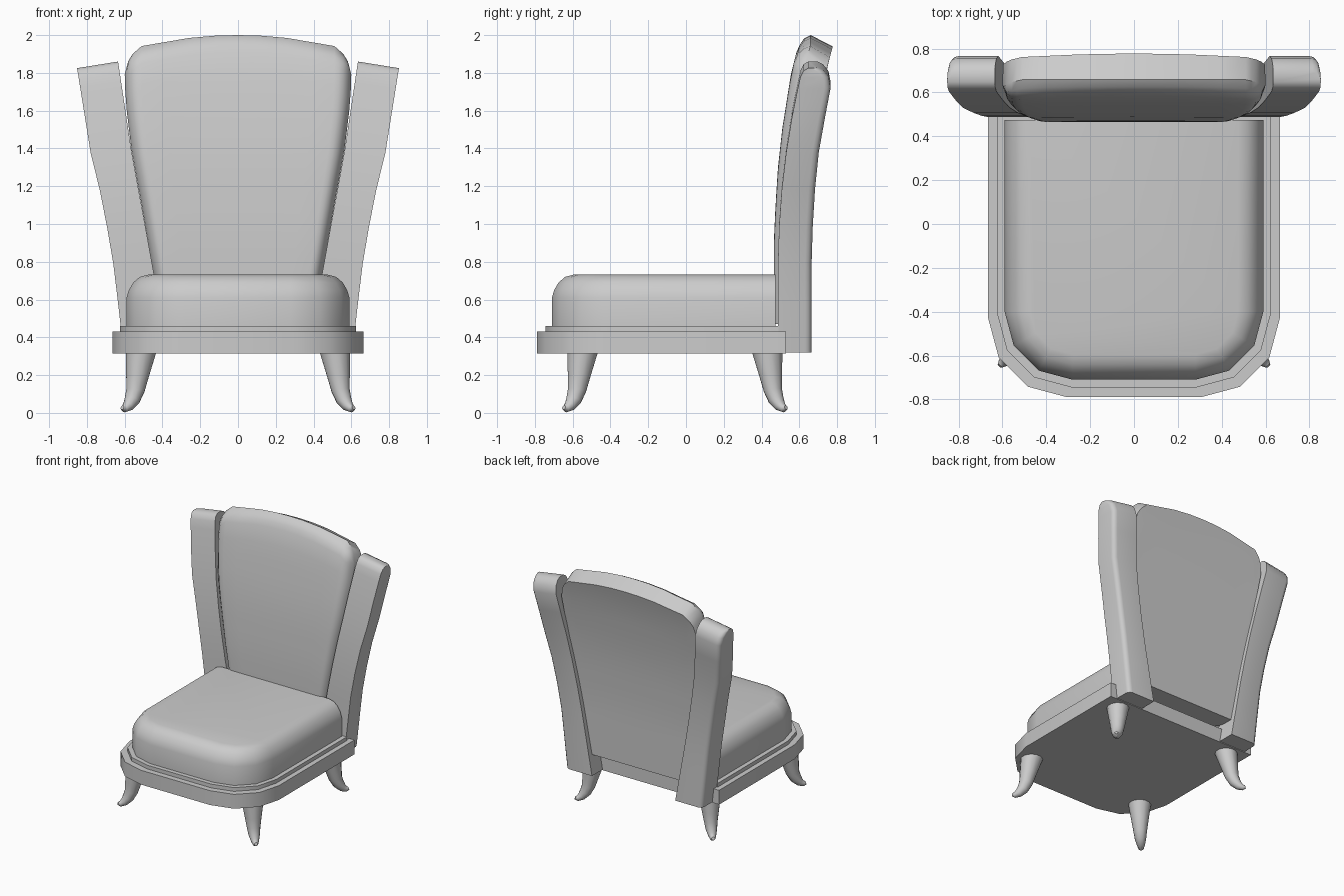
import bpy, bmesh
from math import sin, cos, pi, radians
from mathutils import Vector

cube = bpy.data.objects.get("Cube")
if cube:
    bpy.data.objects.remove(cube, do_unlink=True)

GREY = (0.6, 0.6, 0.6, 1)
fabric = bpy.data.materials.new("plain_grey")
fabric.use_nodes = True
fabric.diffuse_color = GREY
fabric.node_tree.nodes["Principled BSDF"].inputs["Base Color"].default_value = GREY


def loft(name, rings, angle=40):
    """Skin a list of equal rings, cap both ends and smooth by angle."""
    bm = bmesh.new()
    rows = [[bm.verts.new(p) for p in ring] for ring in rings]
    n = len(rows[0])
    for a, b in zip(rows, rows[1:]):
        for i in range(n):
            j = (i + 1) % n
            bm.faces.new((a[i], a[j], b[j], b[i]))
    bm.faces.new(rows[0])
    bm.faces.new(rows[-1])
    bmesh.ops.recalc_face_normals(bm, faces=bm.faces)
    mesh = bpy.data.meshes.new(name)
    bm.to_mesh(mesh)
    bm.free()
    mesh.materials.append(fabric)
    ob = bpy.data.objects.new(name, mesh)
    bpy.context.collection.objects.link(ob)
    bpy.ops.object.select_all(action="DESELECT")
    ob.select_set(True)
    bpy.context.view_layer.objects.active = ob
    bpy.ops.object.shade_smooth_by_angle(angle=radians(angle))
    return ob


def curve(points):
    """Piecewise linear lookup through (key, value) points."""
    def value(t):
        if t <= points[0][0]:
            return points[0][1]
        for (a, va), (b, vb) in zip(points, points[1:]):
            if t <= b:
                return va + (vb - va) * (t - a) / (b - a)
        return points[-1][1]
    return value


def plan(w, front, back, r, z):
    """Seat outline: square at the back, rounded corners at the front."""
    arc = [(w - r + r * cos(k * pi / 6), front + r - r * sin(k * pi / 6)) for k in range(4)]
    right = [(w, back)] + arc
    return [(x, y, z) for x, y in right] + [(-x, y, z) for x, y in reversed(right)]


# Seat frame and its thin upper step
loft("seat_frame", [plan(0.665, -0.79, 0.53, 0.36, z) for z in (0.315, 0.43)])
loft("frame_step", [plan(0.625, -0.745, 0.49, 0.34, z) for z in (0.43, 0.46)])

# Cushion with a rolled upper edge
roll = [(0, 0.46), (0, 0.61), (0.012, 0.65), (0.035, 0.69), (0.07, 0.72), (0.115, 0.732)]
loft("seat_cushion", [plan(0.59 - d, -0.71 + d, 0.475, 0.31 - d, z) for d, z in roll])

# Backrest: upright sections swept across the width
half_width = curve([(0.46, 0.395), (0.73, 0.445), (1.1, 0.51), (1.4, 0.565), (1.65, 0.595), (1.8, 0.6)])
lean = curve([(0.9, 0.465), (1.1, 0.474), (1.3, 0.487), (1.5, 0.509), (1.79, 0.555), (1.95, 0.595)])
crown = curve([(0, 2.0), (0.2, 1.997), (0.43, 1.985), (0.85, 1.942), (0.93, 1.9), (0.97, 1.86), (1, 1.79)])
side_roll = curve([(0.88, 0), (0.93, 0.012), (0.97, 0.035), (1, 0.08)])
BOTTOM, STEPS = 0.47, 12


def back_section(u):
    top = crown(abs(u))
    push = side_roll(abs(u))
    levels = [BOTTOM + (top - 0.09 - BOTTOM) * k / STEPS for k in range(STEPS + 1)]
    front = [(z, lean(z) + push) for z in levels]
    for drop, inset in ((0.05, 0.008), (0.018, 0.03), (0, 0.065)):
        front.append((top - drop, lean(top - drop) + max(push, inset)))
    rear = [(z, lean(z) + 0.16 + 0.025 * (z - BOTTOM) / 1.5) for z in levels + [top - 0.06]]
    return [(u * half_width(z), y, z) for z, y in front + rear[::-1]]


columns = [0, 0.2, 0.43, 0.65, 0.85, 0.89, 0.93, 0.97, 0.99, 1]
loft("backrest", [back_section(u) for u in [-c for c in columns[:0:-1]] + columns])

# Wings: tilted side posts, rounded on the outer rear corner and over the top
inner = curve([(0.32, 0.37), (0.73, 0.444), (1.4, 0.566), (1.86, 0.635)])
outer = curve([(0.32, 0.605), (0.46, 0.62), (0.8, 0.66), (1.13, 0.715), (1.4, 0.78), (1.86, 0.852)])
wing_front = curve([(0.8, 0.487), (1.0, 0.493), (1.2, 0.507), (1.4, 0.53), (1.6, 0.562), (1.8, 0.602)])
wing_rear = curve([(0.9, 0.665), (1.2, 0.683), (1.4, 0.703), (1.6, 0.738), (1.74, 0.766)])
wing_levels = [(0.32, 0, 0), (0.6, 0, 0), (0.8, 0, 0), (1.0, 0, 0), (1.2, 0, 0), (1.4, 0, 0),
               (1.6, 0, 0), (1.75, 0, 0), (1.81, 0.003, 0.012), (1.845, 0.02, 0.04), (1.86, 0.045, 0.07)]


def wing_section(side, z, front_in, rear_in):
    xi, xo = inner(z), outer(z)
    yf, yr = wing_front(z) + front_in, wing_rear(z) - rear_in
    r = 0.035
    ring = [(xi, yr), (xi, yf), (xo, yf)]
    ring += [(xo - r + r * cos(a * pi / 6), yr - r + r * sin(a * pi / 6)) for a in range(4)]
    slope = 0.035 * (z - 0.32) / 1.54
    return [(side * x, y, z - slope * (x - xi) / (xo - xi)) for x, y in ring]


for side, label in ((1, "left"), (-1, "right")):
    loft(label + "_wing", [wing_section(side, *level) for level in wing_levels])

# Legs: tapered, flicking outwards to a small toe (height, splay, radius, tilt)
leg_steps = [(0.32, 0, 0.083, 0), (0.2, 0.018, 0.063, 0.05), (0.12, 0.03, 0.05, 0.2),
             (0.07, 0.047, 0.042, 0.5), (0.038, 0.068, 0.031, 0.9),
             (0.024, 0.088, 0.021, 1.5), (0.028, 0.1, 0.012, 1.9)]


def leg_ring(sx, sy, cy, z, d, r, tilt):
    out = Vector((sx, sy, 0)).normalized()
    across = Vector((-out.y, out.x, 0))
    radial = out * cos(tilt) + Vector((0, 0, sin(tilt)))
    centre = Vector((sx * (0.513 + d), cy + sy * d, z))
    return [centre + (radial * cos(k * pi / 6) + across * sin(k * pi / 6)) * r for k in range(12)]


for sy, cy, place in ((-1, -0.547, "front"), (1, 0.43, "rear")):
    for sx, label in ((1, "left"), (-1, "right")):
        loft(f"{place}_{label}_leg", [leg_ring(sx, sy, cy, *s) for s in leg_steps])
